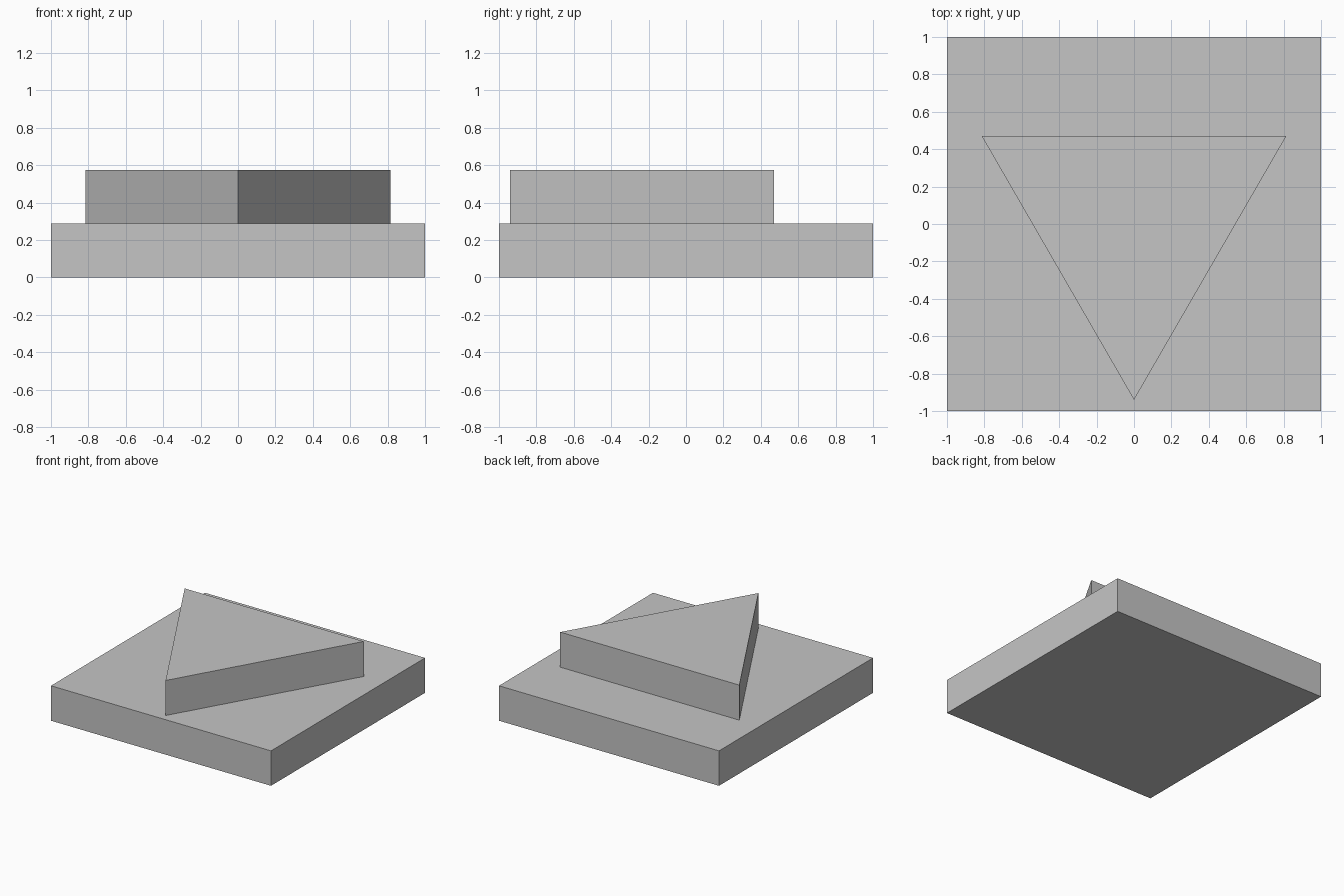
import bpy
import bmesh
from math import cos, sin, tau

# Remove the default cube
cube = bpy.data.objects.get("Cube")
if cube:
    bpy.data.objects.remove(cube, do_unlink=True)

BASE_TOP = 0.287
PRISM_TOP = 0.575
PRISM_RADIUS = 0.94

# Single flat colour
GREY = (0.56, 0.56, 0.56, 1.0)
grey = bpy.data.materials.new("plain grey")
grey.use_nodes = True
grey.diffuse_color = GREY
grey.node_tree.nodes["Principled BSDF"].inputs["Base Color"].default_value = GREY


def extrude_outline(name, outline, bottom, top):
    """Closed flat-faced block from a counter-clockwise outline."""
    bm = bmesh.new()
    face = bm.faces.new([bm.verts.new((x, y, bottom)) for x, y in outline])
    result = bmesh.ops.extrude_face_region(bm, geom=[face], use_keep_orig=True)
    raised = [v for v in result["geom"] if isinstance(v, bmesh.types.BMVert)]
    bmesh.ops.translate(bm, verts=raised, vec=(0, 0, top - bottom))
    bmesh.ops.recalc_face_normals(bm, faces=bm.faces)
    mesh = bpy.data.meshes.new(name)
    bm.to_mesh(mesh)
    bm.free()
    mesh.materials.append(grey)
    obj = bpy.data.objects.new(name, mesh)
    bpy.context.collection.objects.link(obj)
    return obj


# Square slab
extrude_outline("square_base", [(-1, -1), (1, -1), (1, 1), (-1, 1)], 0, BASE_TOP)

# Equilateral prism with one corner toward the front
corners = [(PRISM_RADIUS * cos(a), PRISM_RADIUS * sin(a))
           for a in (tau * (i / 3 - 0.25) for i in range(3))]
extrude_outline("triangular_prism", corners, BASE_TOP, PRISM_TOP)
